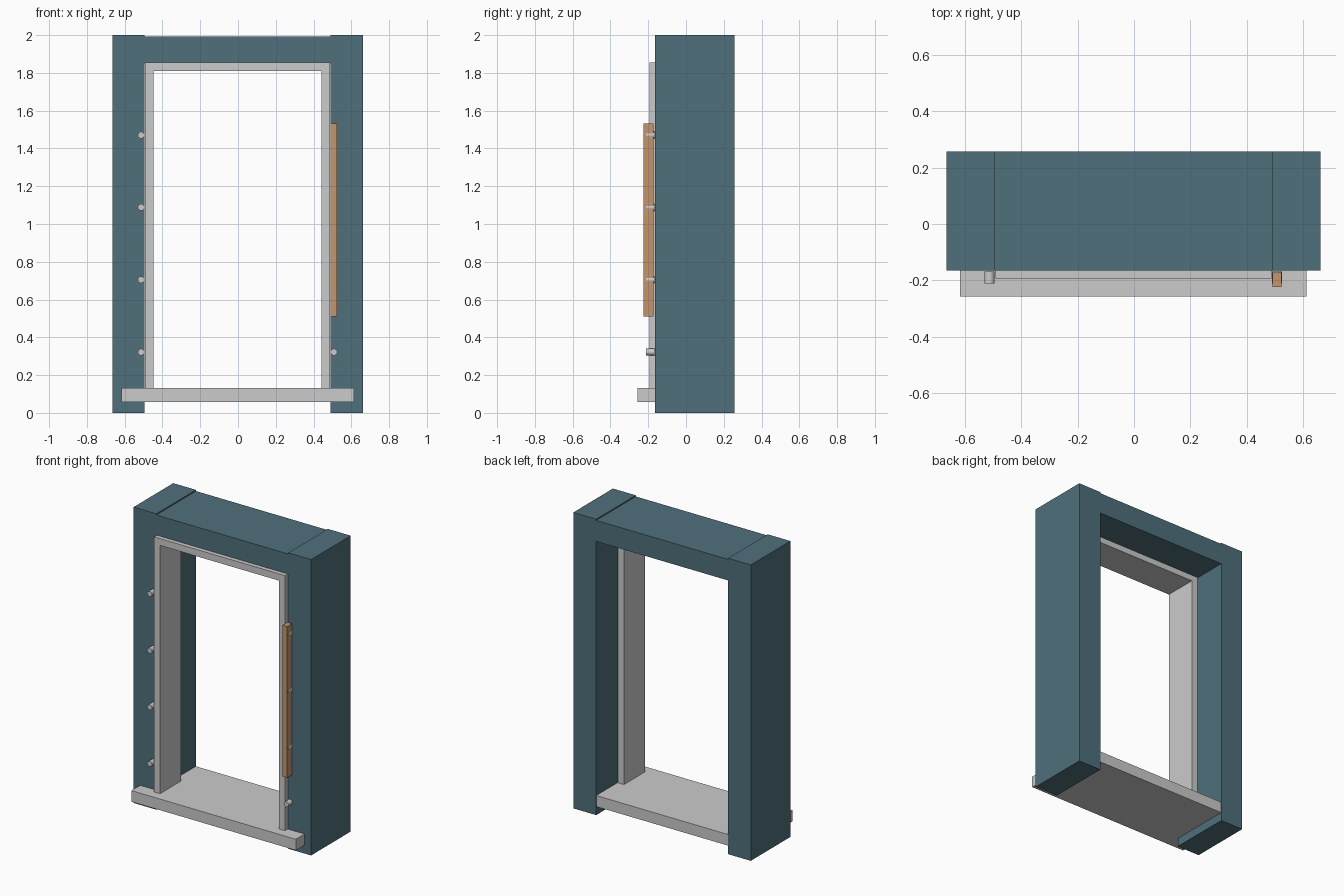
import bpy, math

if "Cube" in bpy.data.objects:
    bpy.data.objects.remove(bpy.data.objects["Cube"])


def material(name, color):
    m = bpy.data.materials.new(name)
    m.diffuse_color = color
    m.use_nodes = True
    m.node_tree.nodes["Principled BSDF"].inputs["Base Color"].default_value = m.diffuse_color
    return m


BLUE = material("blue_wall", (0.08, 0.16, 0.20, 1))
WOOD = material("orange_wood", (0.55, 0.30, 0.15, 1))


def prism(name, outline, lo, hi, axis="Z", mat=None):
    """Extrude a closed outline: XY outline along z, or XZ outline along y."""
    def put(p, h):
        return (p[0], p[1], h) if axis == "Z" else (p[0], h, p[1])
    n = len(outline)
    verts = [put(p, lo) for p in outline] + [put(p, hi) for p in outline]
    faces = [tuple(range(n))[::-1], tuple(range(n, 2 * n))]
    faces += [(i, (i + 1) % n, n + (i + 1) % n, n + i) for i in range(n)]
    if axis == "Y":
        faces = [f[::-1] for f in faces]
    me = bpy.data.meshes.new(name)
    me.from_pydata(verts, [], faces)
    ob = bpy.data.objects.new(name, me)
    bpy.context.collection.objects.link(ob)
    if mat:
        me.materials.append(mat)
    return ob


def box(name, x, y, z, mat=None):
    return prism(name, [(x[0], y[0]), (x[1], y[0]), (x[1], y[1]), (x[0], y[1])],
                 z[0], z[1], "Z", mat)


# Wall surround
WALL_Y = (-0.165, 0.258)
box("left_wall", (-0.665, -0.495), WALL_Y, (0, 2), BLUE)
box("right_wall", (0.491, 0.662), WALL_Y, (0, 2), BLUE)
box("lintel", (-0.495, 0.491), WALL_Y, (1.85, 1.992), BLUE)

# Window frame: two jambs and a head, as one arch-shaped profile
prism("window_frame", [(-0.492, 0.13), (-0.447, 0.13), (-0.447, 1.81), (0.443, 1.81),
                       (0.443, 0.13), (0.488, 0.13), (0.488, 1.856), (-0.492, 1.856)],
      -0.194, 0.03, "Y")

# Sill: front ledge with ears, running back through the opening
prism("sill", [(-0.617, -0.258), (0.613, -0.258), (0.613, -0.165), (0.491, -0.165),
               (0.491, 0.257), (-0.495, 0.257), (-0.495, -0.165), (-0.617, -0.165)],
      0.057, 0.132)

# Round pegs up both sides
for side, x in (("left", -0.513), ("right", 0.508)):
    for i in range(4):
        bpy.ops.mesh.primitive_cylinder_add(
            vertices=16, radius=0.018, depth=0.044,
            location=(x, -0.19, 0.322 + i * 0.383), rotation=(math.pi / 2, 0, 0))
        peg = bpy.context.object
        peg.name = f"{side}_peg_{i + 1}"
        bpy.ops.object.shade_smooth_by_angle()

# Wooden bar over the right pegs
box("wooden_bar", (0.491, 0.524), (-0.224, -0.173), (0.51, 1.533), WOOD)
